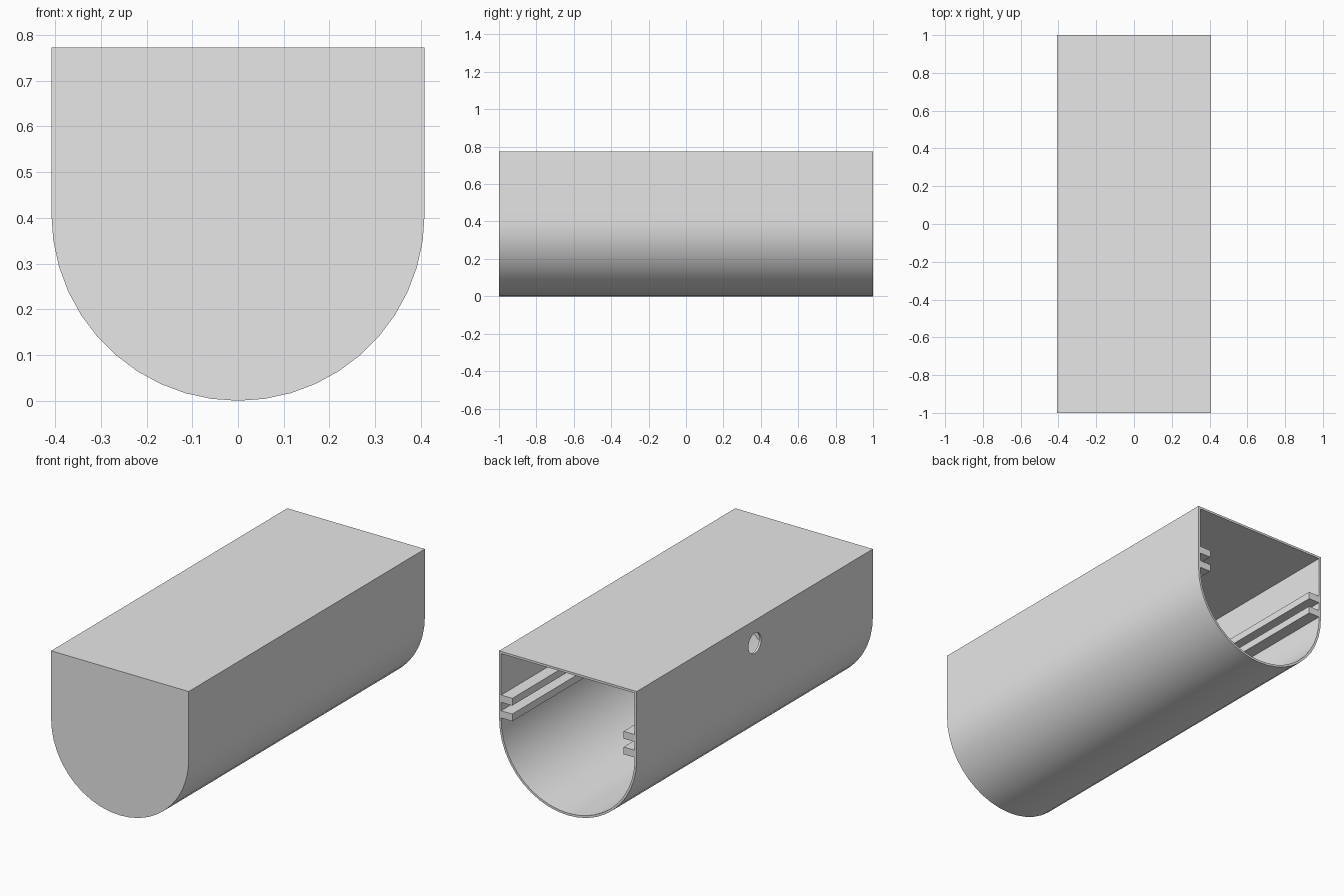
import bpy, bmesh, math
from mathutils import Matrix

HALF_W, HEIGHT, HALF_L = 0.408, 0.773, 1.0
WALL = 0.012
ARC_STEPS = 22

cube = bpy.data.objects.get("Cube")
if cube:
    bpy.data.objects.remove(cube, do_unlink=True)

grey = bpy.data.materials.new("light_grey")
grey.use_nodes = True
grey.diffuse_color = (0.8, 0.8, 0.8, 1)
grey.node_tree.nodes["Principled BSDF"].inputs["Base Color"].default_value = (0.8, 0.8, 0.8, 1)


def make_object(name, bm):
    bmesh.ops.recalc_face_normals(bm, faces=bm.faces)
    mesh = bpy.data.meshes.new(name)
    bm.to_mesh(mesh)
    bm.free()
    mesh.materials.append(grey)
    obj = bpy.data.objects.new(name, mesh)
    bpy.context.collection.objects.link(obj)
    return obj


def trough(name, radius, top, y0, y1):
    """Round-bottomed, flat-topped prism running along y."""
    bm = bmesh.new()
    profile = [(radius, top)]
    for i in range(ARC_STEPS + 1):
        a = math.pi * i / ARC_STEPS
        profile.append((radius * math.cos(a), HALF_W - radius * math.sin(a)))
    profile.append((-radius, top))
    face = bm.faces.new([bm.verts.new((x, y0, z)) for x, z in profile])
    side = bmesh.ops.extrude_face_region(bm, geom=[face])
    verts = [v for v in side["geom"] if isinstance(v, bmesh.types.BMVert)]
    bmesh.ops.translate(bm, verts=verts, vec=(0, y1 - y0, 0))
    return make_object(name, bm)


def box(name, x, y, z):
    bm = bmesh.new()
    size = [b - a for a, b in (x, y, z)]
    centre = [(a + b) / 2 for a, b in (x, y, z)]
    bmesh.ops.create_cube(bm, size=1, matrix=Matrix.Translation(centre) @ Matrix.Diagonal((*size, 1)))
    return make_object(name, bm)


def cut(target, cutter):
    mod = target.modifiers.new("cut", 'BOOLEAN')
    mod.operation, mod.solver, mod.object = 'DIFFERENCE', 'EXACT', cutter
    bpy.context.view_layer.objects.active = target
    bpy.ops.object.modifier_apply(modifier=mod.name)
    bpy.data.objects.remove(cutter, do_unlink=True)


# Shell: closed at the front, open at the back
shell = trough("shell", HALF_W, HEIGHT, -HALF_L, HALF_L)
cut(shell, trough("cavity_cutter", HALF_W - WALL, HEIGHT - WALL, -HALF_L + WALL, HALF_L + 0.1))

# Round cable hole in one side wall
bm = bmesh.new()
bmesh.ops.create_cone(bm, cap_ends=True, segments=32, radius1=0.054, radius2=0.054, depth=0.1,
                      matrix=Matrix.Translation((-HALF_W, 0, 0.65)) @ Matrix.Rotation(math.pi / 2, 4, 'Y'))
cut(shell, make_object("hole_cutter", bm))

bpy.ops.object.select_all(action='DESELECT')
shell.select_set(True)
bpy.context.view_layer.objects.active = shell
bpy.ops.object.shade_smooth_by_angle(angle=math.radians(30))

# Paired slide rails on both inner walls
for side, sx in (("left", 1), ("right", -1)):
    for level, z in (("lower", 0.416), ("upper", 0.5)):
        xs = sorted((sx * 0.33, sx * (HALF_W - WALL)))
        box(f"{side}_{level}_rail", xs, (-HALF_L + WALL, HALF_L), (z, z + 0.039))
